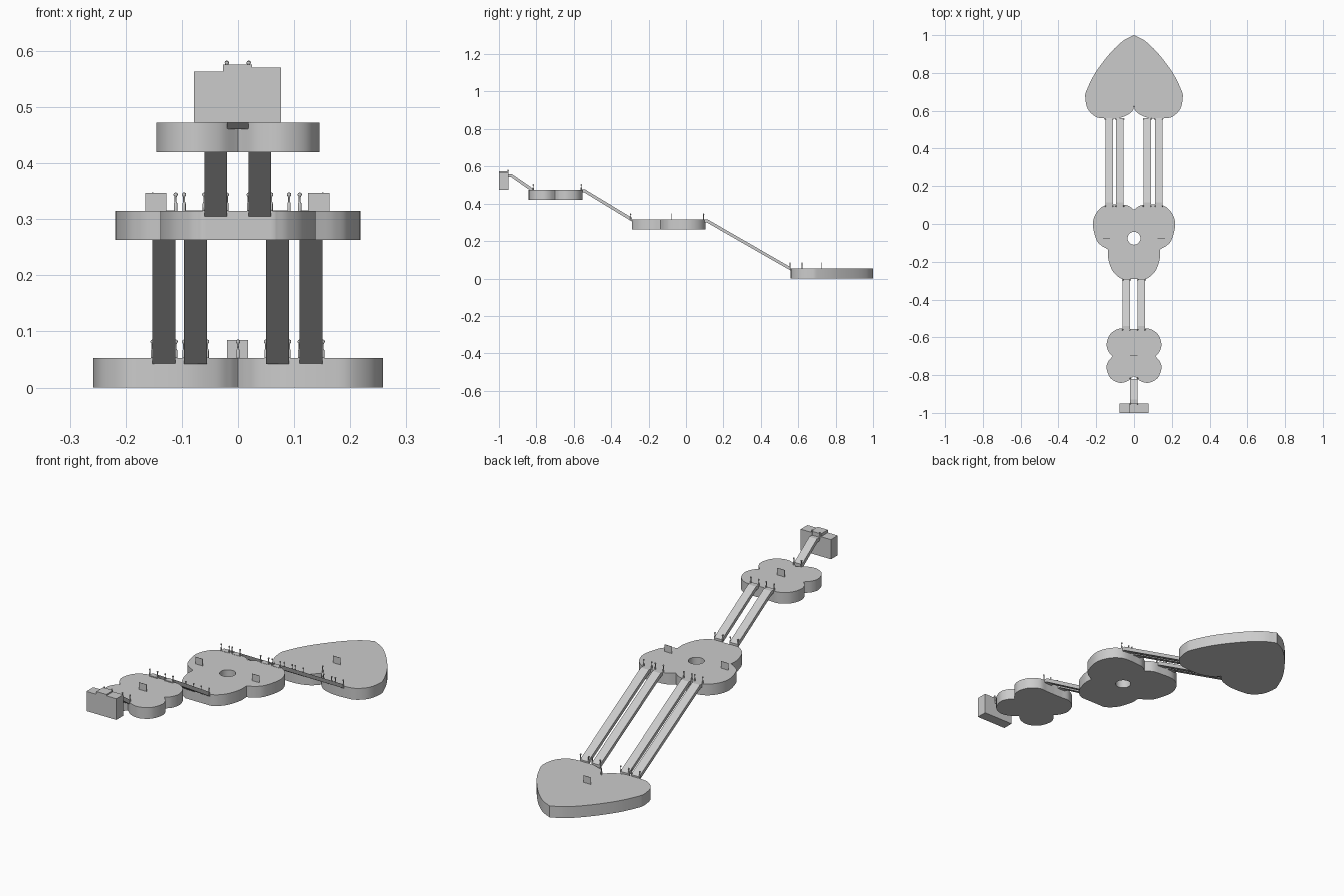
import bpy, bmesh, math
from mathutils import Vector

if "Cube" in bpy.data.objects:
    bpy.data.objects.remove(bpy.data.objects["Cube"])


def finish(obj):
    bpy.ops.object.select_all(action='DESELECT')
    obj.select_set(True)
    bpy.context.view_layer.objects.active = obj


def smooth_run(pts, n=8):
    """Smooth curve through a few 2D points."""
    p = [Vector(q) for q in pts]
    p = [2 * p[0] - p[1]] + p + [2 * p[-1] - p[-2]]
    out = []
    for i in range(1, len(p) - 2):
        a, b, c, d = p[i - 1:i + 3]
        for k in range(n):
            t = k / n
            out.append(0.5 * (2 * b + (c - a) * t + (2 * a - 5 * b + 4 * c - d) * t * t
                              + (3 * b - a - 3 * c + d) * t ** 3))
    return out + [p[-2]]


def platform(name, runs, z0, z1, hole=None):
    """Mirrored half outline, made of smooth runs meeting at corners, extruded up."""
    half = []
    for r in runs:
        half += smooth_run(r)[:-1]
    half.append(Vector(runs[-1][-1]))
    loop = half + [Vector((-v.x, v.y)) for v in reversed(half) if v.x > 1e-5]
    loops = [loop]
    if hole:
        hx, hy, hr = hole
        loops.append([Vector((hx + hr * math.cos(i * math.tau / 32),
                              hy + hr * math.sin(i * math.tau / 32))) for i in range(32)])
    cu = bpy.data.curves.new(name, 'CURVE')
    cu.dimensions = '2D'
    cu.fill_mode = 'BOTH'
    cu.extrude = (z1 - z0) / 2
    for lp in loops:
        s = cu.splines.new('POLY')
        s.points.add(len(lp) - 1)
        for pt, v in zip(s.points, lp):
            pt.co = (v.x, v.y, 0, 1)
        s.use_cyclic_u = True
    obj = bpy.data.objects.new(name, cu)
    bpy.context.collection.objects.link(obj)
    obj.location.z = (z0 + z1) / 2
    finish(obj)
    bpy.ops.object.convert(target='MESH')
    bpy.ops.object.shade_smooth_by_angle(angle=math.radians(30))


def mesh_object(name, bm):
    bmesh.ops.recalc_face_normals(bm, faces=bm.faces)
    me = bpy.data.meshes.new(name)
    bm.to_mesh(me)
    bm.free()
    obj = bpy.data.objects.new(name, me)
    bpy.context.collection.objects.link(obj)
    return obj


def plank(name, x0, x1, profile):
    """Side profile (y, z) extruded across x."""
    bm = bmesh.new()
    f = bm.faces.new([bm.verts.new((x0, y, z)) for y, z in profile])
    r = bmesh.ops.extrude_face_region(bm, geom=[f])
    vs = [v for v in r['geom'] if isinstance(v, bmesh.types.BMVert)]
    bmesh.ops.translate(bm, verts=vs, vec=(x1 - x0, 0, 0))
    mesh_object(name, bm)


def box(name, x0, x1, y0, y1, z0, z1):
    plank(name, x0, x1, [(y0, z0), (y1, z0), (y1, z1), (y0, z1)])


# Turned peg with a thick foot, thin stem and ball head
PEG = [(0, 0), (.003, 0), (.003, .013), (.0018, .016), (.0018, .025),
       (.0034, .027), (.0038, .029), (.003, .0315), (0, .033)]


def peg(name, x, y, z):
    bm = bmesh.new()
    vs = [bm.verts.new((r, 0, h)) for r, h in PEG]
    es = [bm.edges.new(p) for p in zip(vs, vs[1:])]
    bmesh.ops.spin(bm, geom=vs + es, cent=(0, 0, 0), axis=(0, 0, 1),
                   angle=math.tau, steps=12)
    bmesh.ops.remove_doubles(bm, verts=bm.verts, dist=1e-5)
    obj = mesh_object(name, bm)
    obj.location = (x, y, z)
    finish(obj)
    bpy.ops.object.shade_smooth_by_angle(angle=math.radians(40))


# Platforms
platform("heart_platform", [
    [(0, 1), (.06, .968), (.13, .9), (.205, .8), (.25, .71), (.258, .67), (.245, .61),
     (.205, .57), (.16, .56), (.09, .56), (.04, .575), (.015, .593), (0, .61)]], 0, .053)
platform("middle_platform", [
    [(0, .075), (.03, .096), (.07, .102), (.145, .101), (.195, .065), (.218, 0),
     (.2, -.08), (.175, -.113), (.137, -.135)],
    [(.137, -.135), (.137, -.18), (.118, -.24), (.09, -.275), (.065, -.29)],
    [(.065, -.29), (0, -.29)]], .263, .315, hole=(0, -.076, .034))
platform("upper_platform", [
    [(0, -.557), (.04, -.556)],
    [(.04, -.556), (.085, -.556), (.127, -.585), (.145, -.635), (.135, -.675), (.113, -.7)],
    [(.113, -.7), (.138, -.73), (.145, -.765), (.125, -.815), (.08, -.84), (.035, -.832),
     (0, -.805)]], .42, .472)

# Starting podium with three stepped tops
box("podium_left", -.078, -.027, -1, -.95, .472, .563)
box("podium_centre", -.027, .025, -1, -.95, .472, .576)
box("podium_right", .025, .077, -1, -.95, .472, .57)

# Ramps: x spans, side profile, (y, z) of the pegs at each end
lower = [(.09, .316), (.115, .316), (.56, .06), (.56, .042), (.11, .3), (.09, .3)]
middle = [(-.565, .476), (-.54, .476), (-.29, .325), (-.29, .305), (-.545, .46), (-.565, .46)]
upper = [(-.955, .558), (-.93, .558), (-.82, .482), (-.82, .461), (-.935, .542), (-.955, .542)]
RAMPS = [
    ("lower", [(-.152, -.111), (-.096, -.055), (.05, .091), (.11, .151)], lower,
     [(.094, .315), (.556, .053)]),
    ("middle", [(-.06, -.02), (.019, .059)], middle, [(-.56, .472), (-.296, .315)]),
    ("upper", [(-.02, .019)], upper, [(-.951, .55), (-.817, .472)]),
]
for level, spans, profile, ends in RAMPS:
    for i, (x0, x1) in enumerate(spans):
        plank(f"{level}_ramp_{i + 1}", x0, x1, profile)
        for y, z in ends:
            for x in (x0, x1):
                peg(f"{level}_ramp_peg", x, y, z)

# Small hanging pin over the heart notch
peg("notch_peg", 0, .62, .053)

# Thin upright signs
for name, x, y, z in [("heart_sign", -.001, .725, .053), ("middle_sign_left", -.146, -.076, .315),
                      ("middle_sign_right", .144, -.076, .315), ("upper_sign", -.001, -.695, .472)]:
    box(name, x - .019, x + .019, y - .001, y + .001, z, z + .032)
